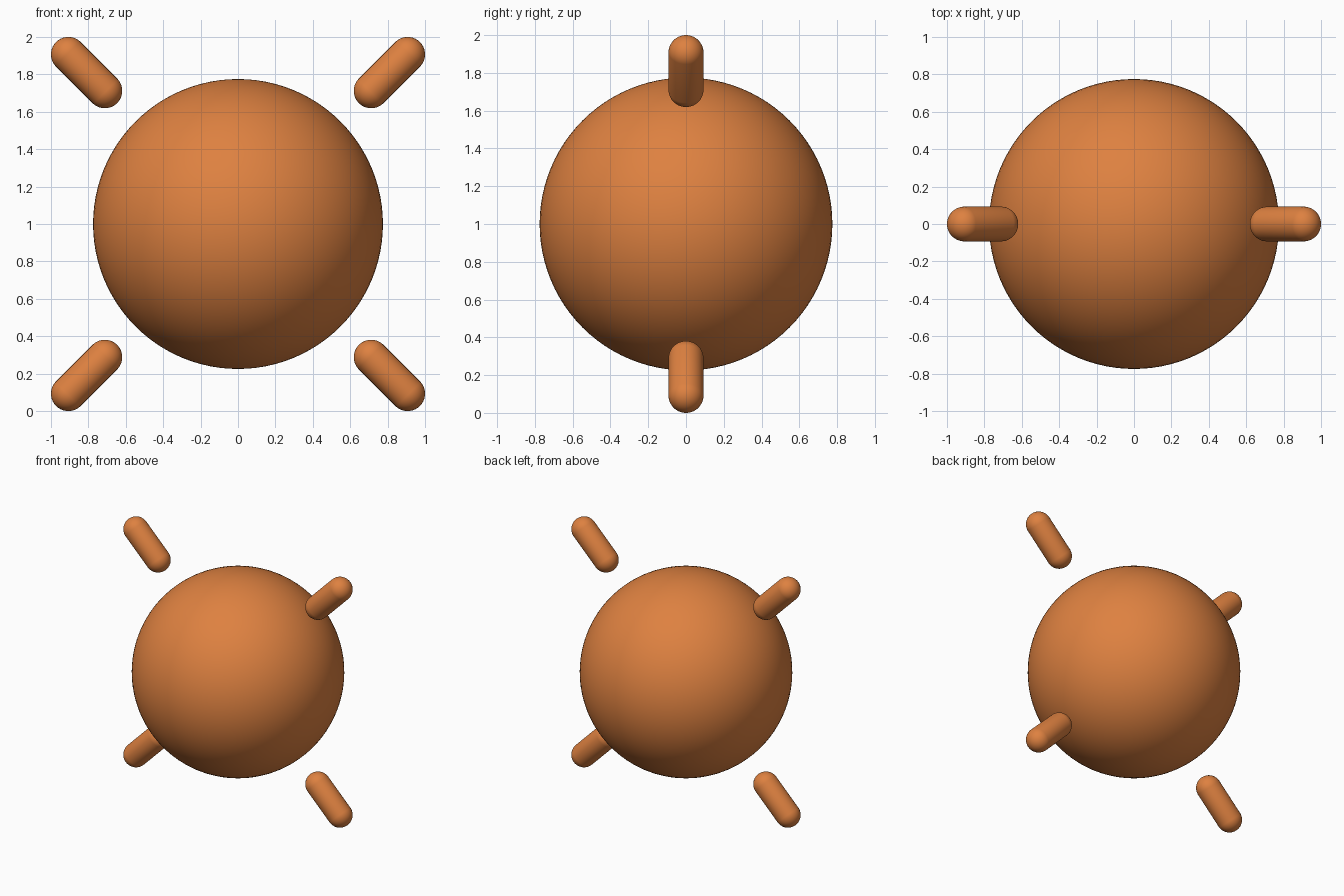
import bpy, bmesh
from mathutils import Vector, Matrix

if "Cube" in bpy.data.objects:
    bpy.data.objects.remove(bpy.data.objects["Cube"])

orange = bpy.data.materials.new("orange")
orange.diffuse_color = (0.73, 0.22, 0.052, 1)
orange.use_nodes = True
orange.node_tree.nodes["Principled BSDF"].inputs["Base Color"].default_value = orange.diffuse_color

CENTRE = Vector((0, 0, 1.0))
R_BODY, R_PEG = 0.775, 0.093
INNER, OUTER = 0.712, 0.907   # diagonal offsets of the peg end centres


def finish(name, bm):
    for f in bm.faces:
        f.smooth = True
    mesh = bpy.data.meshes.new(name)
    bm.to_mesh(mesh)
    bm.free()
    mesh.materials.append(orange)
    obj = bpy.data.objects.new(name, mesh)
    bpy.context.collection.objects.link(obj)
    return obj


def capsule(name, a, b, radius):
    """Round-ended peg between two end centres."""
    bm = bmesh.new()
    # odd ring count leaves a straight band at the middle to stretch
    bmesh.ops.create_uvsphere(bm, u_segments=40, v_segments=25, radius=radius)
    half = (b - a).length / 2
    for v in bm.verts:
        v.co.z += half if v.co.z > 0 else -half
    turn = (b - a).to_track_quat('Z', 'Y').to_matrix().to_4x4()
    bm.transform(Matrix.Translation((a + b) / 2) @ turn)
    return finish(name, bm)


# Large central ball
bm = bmesh.new()
bmesh.ops.create_uvsphere(bm, u_segments=96, v_segments=48, radius=R_BODY)
bm.transform(Matrix.Translation(CENTRE))
finish("ball_body", bm)

# Four floating pegs pointing outward along the diagonals
for sx, side in ((-1, "left"), (1, "right")):
    for sz, level in ((-1, "lower"), (1, "upper")):
        d = Vector((sx, 0, sz))
        capsule(f"{level}_{side}_peg", CENTRE + d * INNER, CENTRE + d * OUTER, R_PEG)
